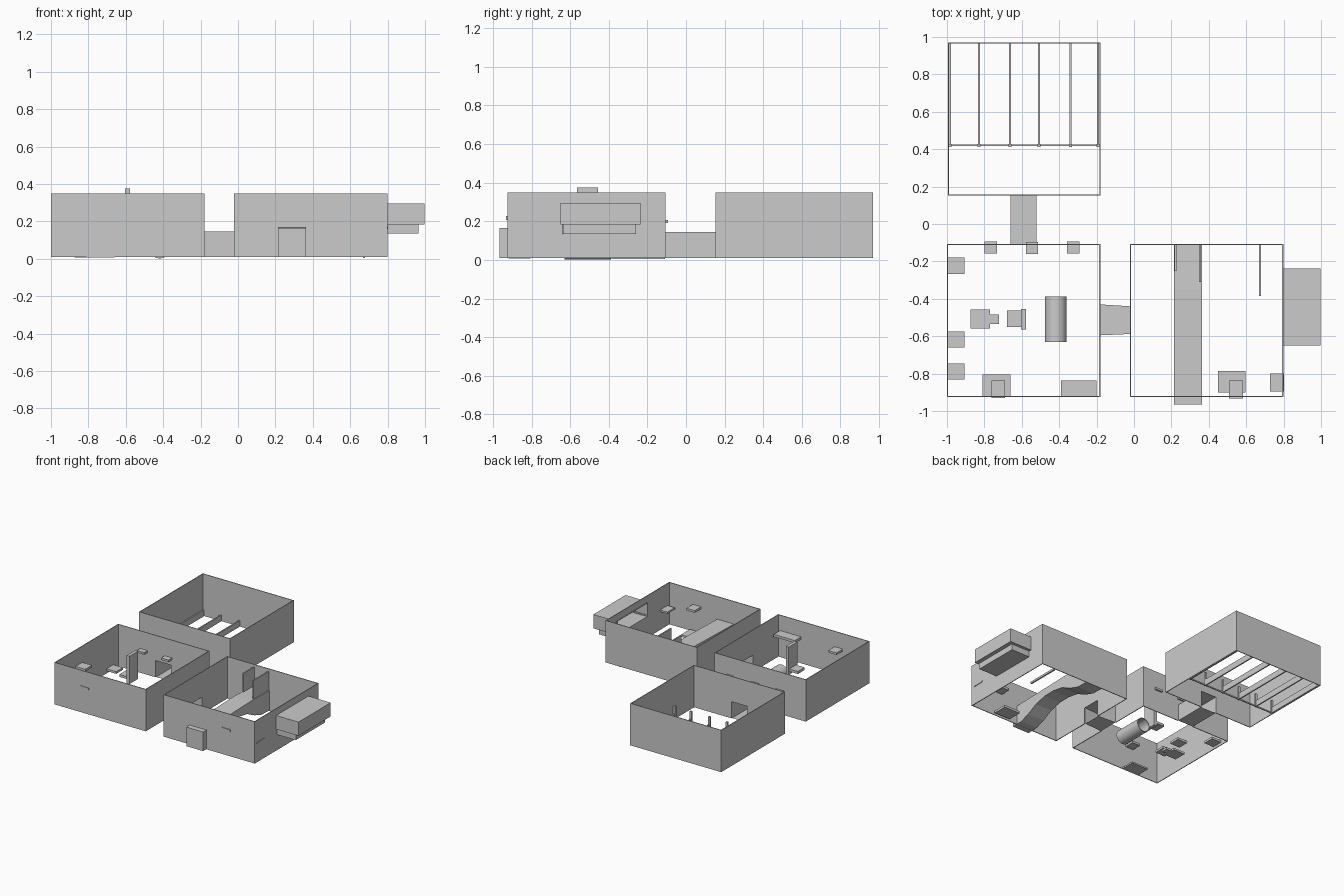
import bpy, bmesh, math
from mathutils import Vector

if "Cube" in bpy.data.objects:
    bpy.data.objects.remove(bpy.data.objects["Cube"])

T = 0.006            # wall thickness
Z0, Z1 = 0.01, 0.35  # wall bottom and top


def finish(bm, name):
    bmesh.ops.recalc_face_normals(bm, faces=bm.faces)
    me = bpy.data.meshes.new(name)
    bm.to_mesh(me)
    bm.free()
    ob = bpy.data.objects.new(name, me)
    bpy.context.collection.objects.link(ob)
    return ob


def add_box(bm, x0, x1, y0, y1, z0, z1):
    vs = bmesh.ops.create_cube(bm, size=1)["verts"]
    for v in vs:
        v.co = Vector(((x0 + x1) / 2 + v.co.x * (x1 - x0),
                       (y0 + y1) / 2 + v.co.y * (y1 - y0),
                       (z0 + z1) / 2 + v.co.z * (z1 - z0)))


def boxes(name, *dims):
    bm = bmesh.new()
    for d in dims:
        add_box(bm, *d)
    return finish(bm, name)


def room(name, x0, x1, y0, y1, holes):
    """Four thin walls; holes maps a side to (start, end, z low, z high)."""
    bm = bmesh.new()
    sides = {"left": ("y", x0, x0 + T), "right": ("y", x1 - T, x1),
             "front": ("x", y0, y0 + T), "back": ("x", y1 - T, y1)}
    for side, (axis, t0, t1) in sides.items():
        a, b = (y0, y1) if axis == "y" else (x0 + T, x1 - T)
        parts = [(a, b, Z0, Z1)]
        if side in holes:
            h0, h1, l, h = holes[side]
            parts = [(a, h0, Z0, Z1), (h1, b, Z0, Z1), (h0, h1, h, Z1)]
            if l > Z0:
                parts.append((h0, h1, Z0, l))
        for p, q, l, h in parts:
            if axis == "y":
                add_box(bm, t0, t1, p, q, l, h)
            else:
                add_box(bm, p, q, t0, t1, l, h)
    return finish(bm, name)


def tunnel(name, rings):
    """Open-ended square passage through two rings of corners."""
    bm = bmesh.new()
    a, b = [[bm.verts.new(p) for p in r] for r in rings]
    for i in range(4):
        j = (i + 1) % 4
        bm.faces.new((a[i], a[j], b[j], b[i]))
    return finish(bm, name)


def prism_x(name, x0, x1, profile):
    """Extrude a y-z outline along x."""
    bm = bmesh.new()
    f = bm.faces.new([bm.verts.new((x0, y, z)) for y, z in profile])
    ext = bmesh.ops.extrude_face_region(bm, geom=[f])["geom"]
    bmesh.ops.translate(bm, vec=(x1 - x0, 0, 0),
                        verts=[v for v in ext if isinstance(v, bmesh.types.BMVert)])
    return finish(bm, name)


# Rooms
room("stall_room", -0.995, -0.178, 0.153, 0.97, {"front": (-0.66, -0.52, Z0, 0.145)})
room("lounge_room", -1.0, -0.18, -0.925, -0.107,
     {"back": (-0.66, -0.52, Z0, 0.145), "right": (-0.595, -0.43, Z0, 0.145)})
room("bridge_room", -0.022, 0.798, -0.925, -0.107,
     {"left": (-0.59, -0.44, Z0, 0.145), "right": (-0.64, -0.26, 0.135, 0.295)})

# Passages
tunnel("back_passage", [[(x, y, z) for x, z in
       ((-0.66, Z0), (-0.52, Z0), (-0.52, 0.145), (-0.66, 0.145))] for y in (-0.107, 0.153)])
tunnel("side_passage", [[(x, y, z) for y, z in
       ((lo, Z0), (hi, Z0), (hi, 0.145), (lo, 0.145))]
       for x, lo, hi in ((-0.18, -0.595, -0.43), (-0.022, -0.588, -0.44))])

# Stall dividers, posts and front rail
xs = [-0.983, -0.828, -0.663, -0.507, -0.34, -0.193]
boxes("stall_dividers", *[(x - 0.005, x + 0.005, 0.42, 0.968, Z0, 0.06) for x in xs])
boxes("stall_posts", *[(x - 0.008, x + 0.008, 0.412, 0.428, Z0, 0.12) for x in xs])
boxes("stall_rail", (-0.99, -0.185, 0.416, 0.424, Z0, 0.02))

# Bay window shell: upper and lower steps, open towards the room
bay = [(0.79, 0.135), (0.965, 0.135), (0.965, 0.183), (0.998, 0.183), (0.998, 0.295), (0.79, 0.295)]
bm = bmesh.new()
w = 0.006
add_box(bm, 0.79, 0.998, -0.65, -0.237, 0.295 - w, 0.295)
add_box(bm, 0.998 - w, 0.998, -0.65, -0.237, 0.183, 0.295)
add_box(bm, 0.96, 0.998, -0.65, -0.237, 0.183, 0.183 + w)
for y in (-0.65, -0.237 - w):
    add_box(bm, 0.79, 0.998, y, y + w, 0.183, 0.295)
for y in (-0.65, -0.26):
    add_box(bm, 0.79, 0.998, y, y + 0.02, 0.183, 0.183 + w)
finish(bm, "bay_window")
boxes("bay_seat", (0.79, 0.965, -0.638, -0.26, 0.135, 0.183))

# Arched bridge with level deck
under = [(-0.965, 0.01), (-0.87, 0.012), (-0.79, 0.04), (-0.7, 0.085), (-0.6, 0.11),
         (-0.5, 0.112), (-0.4, 0.095), (-0.31, 0.05), (-0.22, 0.02), (-0.112, 0.015)]
prism_x("bridge", 0.213, 0.363, under + [(-0.112, 0.175), (-0.35, 0.182), (-0.965, 0.165)])
boxes("bridge_fins", (0.216, 0.226, -0.25, -0.11, 0.18, 0.33),
      (0.347, 0.357, -0.31, -0.11, 0.18, 0.33))
boxes("floor_strip", (0.668, 0.68, -0.385, -0.11, 0.004, 0.02))

# Tube on the lounge floor
bm = bmesh.new()
n, rings = 32, []
for r, y in ((0.058, -0.63), (0.058, -0.388), (0.052, -0.388), (0.052, -0.63)):
    rings.append([bm.verts.new((-0.418 + r * math.cos(2 * math.pi * i / n), y,
                                0.06 + r * math.sin(2 * math.pi * i / n))) for i in range(n)])
for k in range(4):
    a, b = rings[k], rings[(k + 1) % 4]
    for i in range(n):
        j = (i + 1) % n
        bm.faces.new((a[i], a[j], b[j], b[i]))
tube = finish(bm, "tube")
bpy.context.view_layer.objects.active = tube
tube.select_set(True)
bpy.ops.object.shade_smooth_by_angle()

# Lounge furniture
boxes("tall_panel", (-0.603, -0.577, -0.565, -0.455, 0.15, 0.375))
boxes("panel_seat", (-0.68, -0.603, -0.55, -0.462, 0.175, 0.195))
boxes("floor_plates", (-0.873, -0.77, -0.56, -0.458, 0.008, 0.025),
      (-0.77, -0.722, -0.535, -0.485, 0.008, 0.025),
      (-0.81, -0.66, -0.92, -0.805, 0.008, 0.02))
boxes("front_shelves", (-0.763, -0.69, -0.93, -0.838, 0.208, 0.225),
      (-0.39, -0.2, -0.922, -0.838, 0.205, 0.225))
boxes("back_shelves", *[(x - 0.033, x + 0.033, y, y + 0.063, 0.19, 0.207)
                        for x, y in ((-0.765, -0.157), (-0.545, -0.16), (-0.325, -0.157))])
boxes("left_shelves", *[(-0.998, -0.907, y - 0.043, y + 0.043, z, z + 0.018)
                        for y, z in ((-0.223, 0.03), (-0.618, 0.2), (-0.788, 0.2))])

# Bridge room furniture
boxes("bridge_room_plate", (0.45, 0.595, -0.9, -0.785, 0.012, 0.03))
boxes("bridge_room_shelves", (0.508, 0.582, -0.932, -0.838, 0.21, 0.228),
      (0.727, 0.803, -0.895, -0.8, 0.158, 0.172))
